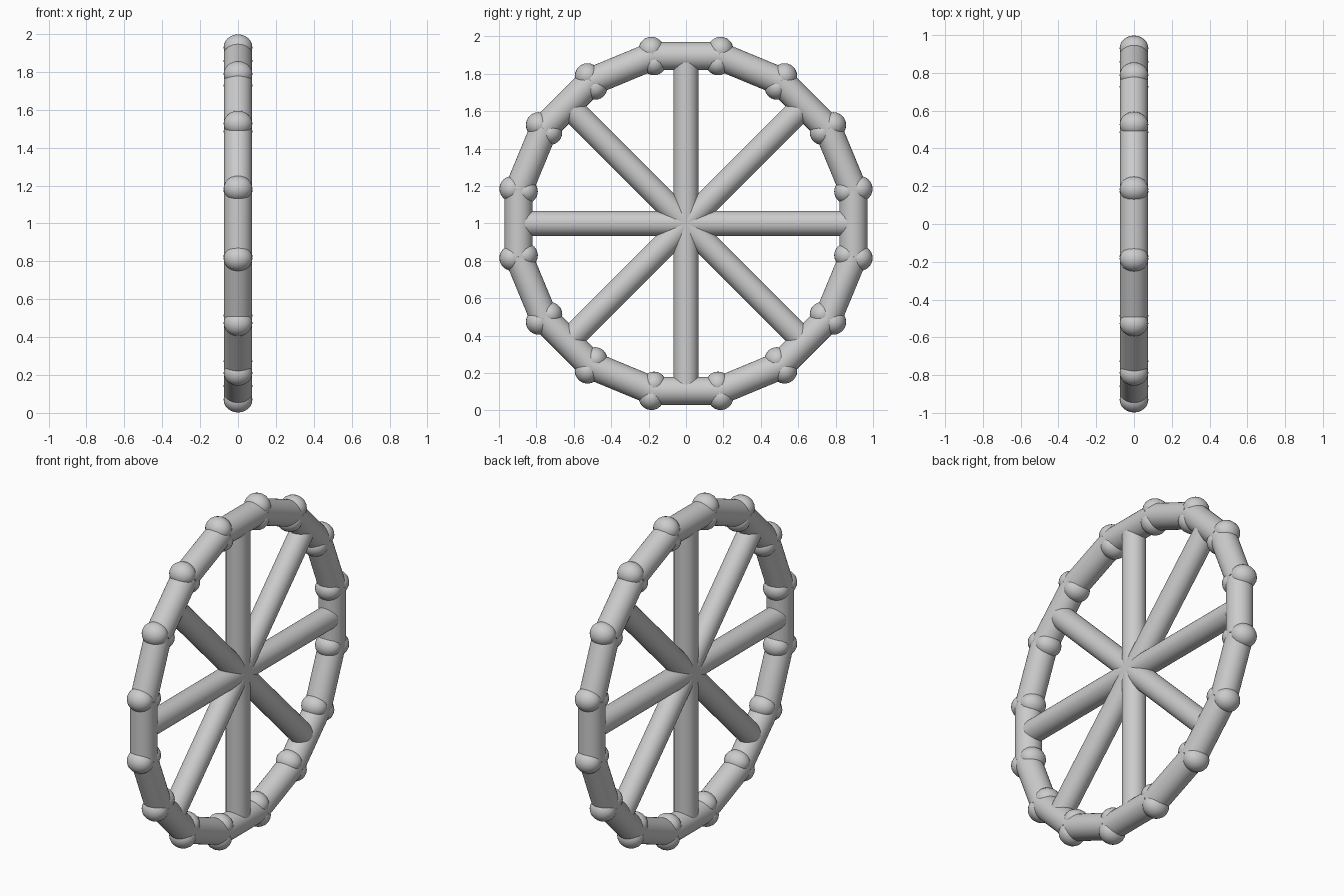
import bpy, math
from mathutils import Vector

if "Cube" in bpy.data.objects:
    bpy.data.objects.remove(bpy.data.objects["Cube"])

HUB = Vector((0, 0, 1))
RIM = 0.895          # distance from hub to middle of each rim bar
TUBE = 0.075
SEGS = 16


def polar(r, a):
    return HUB + Vector((0, r * math.sin(a), r * math.cos(a)))


def smooth(o):
    bpy.ops.object.shade_smooth_by_angle(angle=math.radians(40))
    return o


def bar(name, p, q, r):
    d = q - p
    bpy.ops.mesh.primitive_cylinder_add(vertices=32, radius=r, depth=d.length,
                                        location=(p + q) / 2)
    o = bpy.context.object
    o.name = name
    o.rotation_euler = d.to_track_quat('Z', 'Y').to_euler()
    return smooth(o)


def knob(name, p, r):
    bpy.ops.mesh.primitive_uv_sphere_add(segments=24, ring_count=12,
                                         radius=1, location=p)
    o = bpy.context.object
    o.name = name
    o.scale = (TUBE + 0.001, r, r)
    return smooth(o)


# Rim of straight bars, with an outer and an inner knob at every joint
corner = RIM / math.cos(math.pi / SEGS)
for i in range(SEGS):
    a = 2 * math.pi * (i - 0.5) / SEGS
    b = 2 * math.pi * (i + 0.5) / SEGS
    bar(f"rim_bar_{i}", polar(corner, a), polar(corner, b), TUBE)
    knob(f"joint_outer_{i}", polar(0.948, b), 0.068)
    knob(f"joint_inner_{i}", polar(0.875, b), 0.066)

# Spokes meeting at the hub: four bars across the whole wheel
for i in range(4):
    a = math.pi * i / 4
    bar(f"spoke_pair_{i}", polar(-0.885, a), polar(0.885, a), 0.067)
